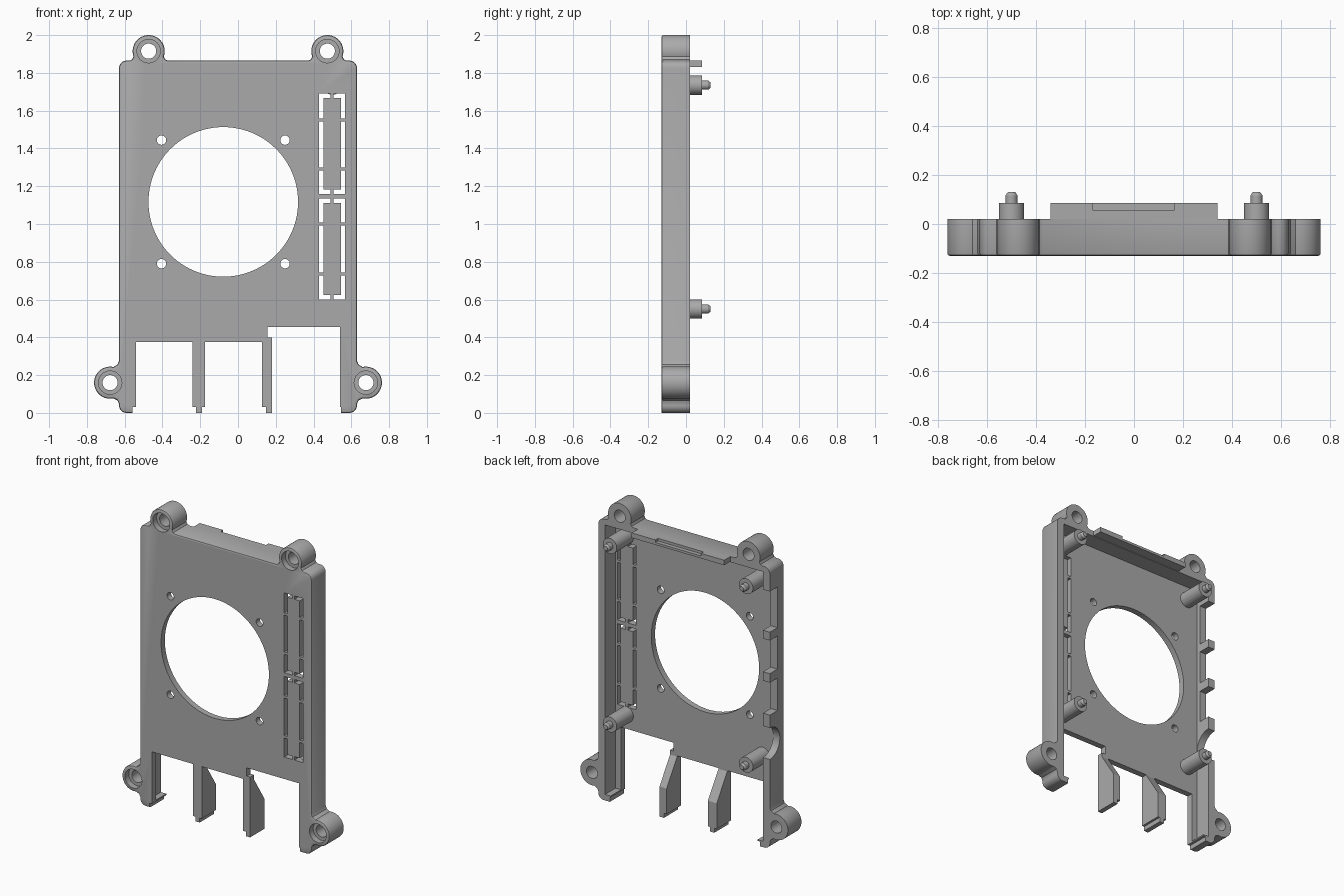
import bpy
import bmesh
from math import cos, sin, radians
from mathutils import Matrix, Vector

cube = bpy.data.objects.get("Cube")
if cube:
    bpy.data.objects.remove(cube, do_unlink=True)

FRONT, FLOOR, RIM = -0.13, -0.09, 0.02

grey = bpy.data.materials.new("plain grey")
grey.use_nodes = True
grey.diffuse_color = (0.4, 0.4, 0.4, 1)
grey.node_tree.nodes["Principled BSDF"].inputs["Base Color"].default_value = (0.4, 0.4, 0.4, 1)


def box(bm, x, y, z):
    size = Vector((x[1] - x[0], y[1] - y[0], z[1] - z[0]))
    mid = Vector((sum(x), sum(y), sum(z))) / 2
    bmesh.ops.create_cube(bm, size=1, matrix=Matrix.Translation(mid) @ Matrix.Diagonal(size).to_4x4())


def rod(bm, x, z, y0, y1, r, tip=None, sides=32):
    """Cylinder along y from y0 to y1, tip is the radius at y1."""
    m = Matrix.Translation((x, (y0 + y1) / 2, z)) @ Matrix.Rotation(radians(-90), 4, "X")
    bmesh.ops.create_cone(bm, cap_ends=True, segments=sides, radius1=r,
                          radius2=tip or r, depth=y1 - y0, matrix=m)


def prism(bm, points, shift):
    """Closed outline of 3D points, extruded along shift."""
    face = bm.faces.new([bm.verts.new(p) for p in points])
    new = bmesh.ops.extrude_face_region(bm, geom=[face], use_keep_orig=True)["geom"]
    bmesh.ops.translate(bm, vec=shift, verts=[v for v in new if isinstance(v, bmesh.types.BMVert)])
    bmesh.ops.recalc_face_normals(bm, faces=bm.faces)


def finish(bm, name):
    mesh = bpy.data.meshes.new(name)
    bm.to_mesh(mesh)
    bm.free()
    obj = bpy.data.objects.new(name, mesh)
    bpy.context.collection.objects.link(obj)
    mesh.materials.append(grey)
    return obj


def activate(obj):
    bpy.ops.object.select_all(action="DESELECT")
    obj.select_set(True)
    bpy.context.view_layer.objects.active = obj


def smooth(obj):
    activate(obj)
    bpy.ops.object.shade_smooth_by_angle(angle=radians(30))


def arc(cx, cz, r, start, end, n):
    turn = [radians(start + (end - start) * i / n) for i in range(n + 1)]
    return [(cx + r * cos(t), cz + r * sin(t)) for t in turn]


# Shell outline: one half with its two ears, then mirrored
TOP_EAR, LOW_EAR, EAR_R = (0.473, 1.915), (0.677, 0.16), 0.085
half = [(0.372, 1.865), (0.385, 1.871)]
half += arc(*TOP_EAR, EAR_R, 200, -20, 28)
half += [(0.561, 1.871), (0.574, 1.865)]
half += arc(0.59, 1.825, 0.04, 90, 0, 6)
half += [(0.63, 0.275), (0.638, 0.256)]
half += arc(*LOW_EAR, EAR_R, 102, -102, 26)
half += [(0.638, 0.066), (0.63, 0.048)]
half += arc(0.59, 0.04, 0.04, 0, -90, 6)
outline = half + [(-x, z) for x, z in reversed(half)]

bm = bmesh.new()
prism(bm, [(x, FRONT, z) for x, z in outline], (0, RIM - FRONT, 0))
front_edges = [e for e in bm.edges if all(v.co.y < FRONT + 0.001 for v in e.verts)]
bmesh.ops.bevel(bm, geom=front_edges, offset=0.01, segments=2, profile=0.5, affect="EDGES")
shell = finish(bm, "shell")

# Cutters
cut = bmesh.new()
deep = (-0.3, 0.3)
box(cut, (-0.58, 0.58), (FLOOR, 0.3), (0.04, 1.828))
# connector openings and leg feet
box(cut, (-0.54, 0.16), deep, (0.03, 0.375))
box(cut, (0.155, 0.54), deep, (0.03, 0.455))
box(cut, (-0.558, 0.545), deep, (-0.1, 0.031))
# fan opening and its screw holes
FAN_X, FAN_Z = -0.078, 1.117
rod(cut, FAN_X, FAN_Z, *deep, 0.396, sides=96)
for sx in (-1, 1):
    for sz in (-1, 1):
        rod(cut, FAN_X + sx * 0.327, FAN_Z + sz * 0.327, *deep, 0.025, sides=20)
    # ear holes with counterbores
    for x, z in (TOP_EAR, LOW_EAR):
        rod(cut, sx * x, z, *deep, 0.04)
        rod(cut, sx * x, z, -0.2, FRONT + 0.04, 0.062)
# slotted grille: two outlined panels held by thin bridges
LEFT, RIGHT, SLOT, BRIDGE = 0.43, 0.567, 0.023, 0.008
for low, high, bridges in ((1.16, 1.69, (1.29, 1.55)), (0.6, 1.135, (0.735, 1.0))):
    stops = [low - BRIDGE, *bridges, high + BRIDGE]
    for a, b in zip(stops, stops[1:]):
        for x in (LEFT, RIGHT - SLOT):
            box(cut, (x, x + SLOT), deep, (a + BRIDGE, b - BRIDGE))
    for z in (low, high - SLOT):
        for x in ((LEFT, 0.49), (0.506, RIGHT)):
            box(cut, x, deep, (z, z + SLOT))
# side port notches
for low, high in ((1.44, 1.71), (1.165, 1.385), (0.89, 1.105)):
    box(cut, (-0.8, -0.56), (-0.06, 0.3), (low, high))
prism(cut, [(-0.8, RIM + y, z) for y, z in arc(0, 0.7, 0.105, 0, 345, 23)], (0.24, 0, 0))
cutter = finish(cut, "cutter")
cutter.hide_render = True

mod = shell.modifiers.new("openings", "BOOLEAN")
mod.operation, mod.solver, mod.object, mod.use_self = "DIFFERENCE", "EXACT", cutter, True
activate(shell)
bpy.ops.object.modifier_apply(modifier=mod.name)
bpy.data.objects.remove(cutter, do_unlink=True)
smooth(shell)

# Tapered divider fins between the connector openings
for name, x0, x1, f0, f1 in (("divider_right", -0.24, -0.175, -0.222, -0.19),
                             ("divider_left", 0.128, 0.18, 0.148, 0.18)):
    bm = bmesh.new()
    side = [(FRONT, 0.4), (FRONT, 0.03), (RIM, 0.03), (RIM, 0.2), (FLOOR, 0.37), (FLOOR, 0.4)]
    prism(bm, [(x0, y, z) for y, z in side], (x1 - x0, 0, 0))
    box(bm, (f0, f1), (FRONT, RIM), (0, 0.03))
    finish(bm, name)

# Board standoffs with locating pins
for side, x in (("right", -0.5), ("left", 0.5)):
    for level, z in (("lower", 0.55), ("upper", 1.735)):
        bm = bmesh.new()
        rod(bm, x, z, FLOOR - 0.01, 0.085, 0.051)
        rod(bm, x, z, 0.084, 0.117, 0.024)
        rod(bm, x, z, 0.117, 0.13, 0.024, 0.015)
        smooth(finish(bm, f"{level}_{side}_standoff"))

# Top latch tab with a stepped notch along its rear edge
bm = bmesh.new()
box(bm, (-0.34, 0.34), (RIM - 0.01, 0.058), (1.832, 1.865))
box(bm, (-0.34, -0.17), (0.058, 0.085), (1.832, 1.865))
box(bm, (0.165, 0.34), (0.058, 0.085), (1.832, 1.865))
box(bm, (-0.17, 0.165), (0.058, 0.085), (1.832, 1.848))
finish(bm, "latch_tab")
